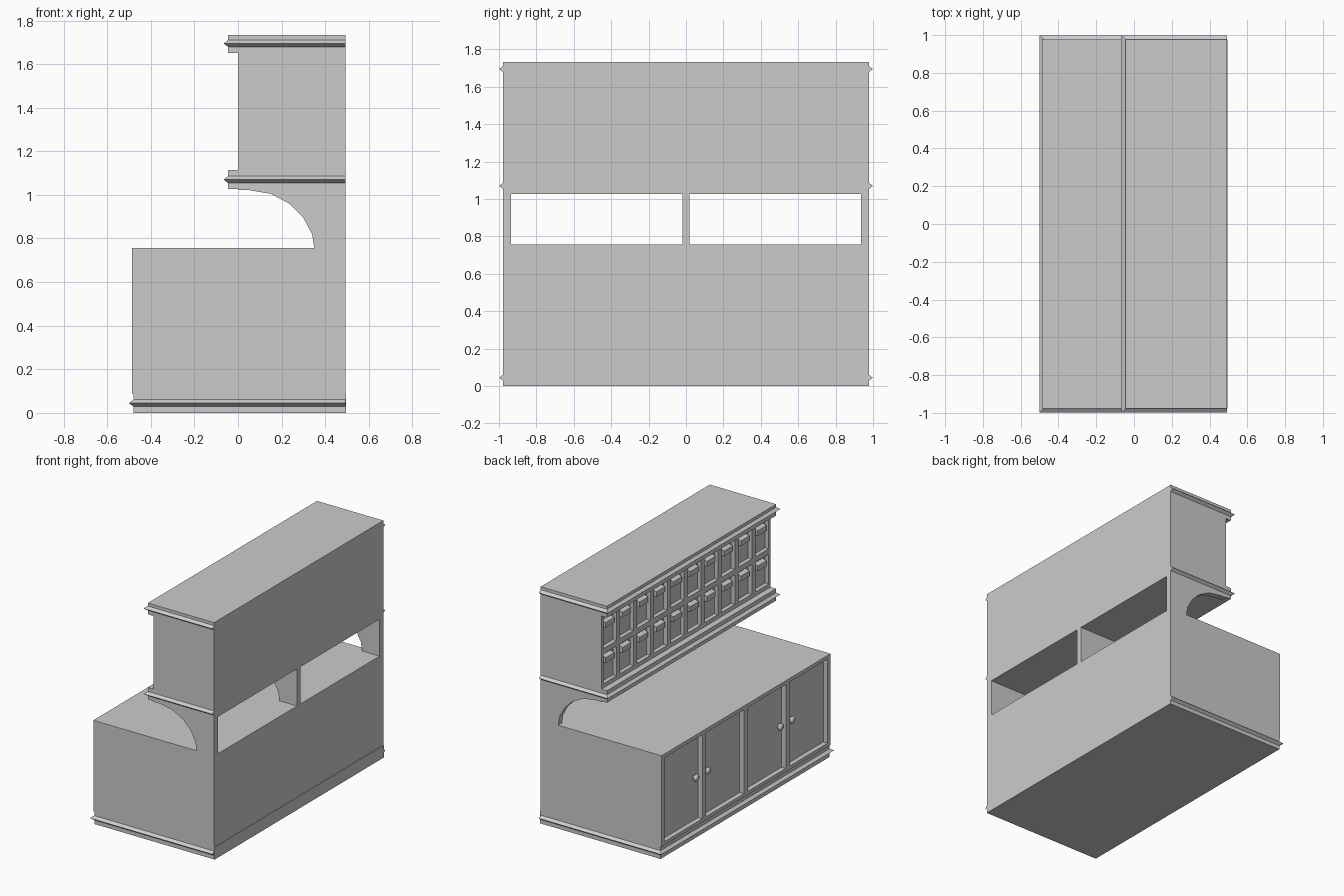
import bpy, bmesh, math

if "Cube" in bpy.data.objects:
    bpy.data.objects.remove(bpy.data.objects["Cube"])

W = 0.978          # half length of the body (along y)
BACK = 0.492       # plane of the back wall


def finish(name, bm):
    bmesh.ops.remove_doubles(bm, verts=bm.verts, dist=1e-5)
    bmesh.ops.recalc_face_normals(bm, faces=bm.faces)
    me = bpy.data.meshes.new(name)
    bm.to_mesh(me)
    bm.free()
    ob = bpy.data.objects.new(name, me)
    bpy.context.collection.objects.link(ob)
    return ob


def quad(bm, *pts):
    bm.faces.new([bm.verts.new(p) for p in pts])


def box(name, x0, x1, y0, y1, z0, z1):
    bm = bmesh.new()
    bmesh.ops.create_cube(bm, size=1)
    for v in bm.verts:
        v.co = (x0 if v.co.x < 0 else x1, y0 if v.co.y < 0 else y1, z0 if v.co.z < 0 else z1)
    return finish(name, bm)


def cuts(start, end, n, bar, edge):
    """Grid lines: n openings, separated by bars, with edge bars at both ends."""
    size = (end - start - 2 * edge - (n - 1) * bar) / n
    out, p = [start], start + edge
    for _ in range(n):
        out += [p, p + size]
        p += size + bar
    return out + [end]


def cabinet(name, xf, depth, ys, zs):
    """Closed box whose -x face has recessed rectangular openings."""
    bm = bmesh.new()
    for i in range(len(ys) - 1):
        for j in range(len(zs) - 1):
            a, b, c, d = ys[i], ys[i + 1], zs[j], zs[j + 1]
            ring = [(a, c), (b, c), (b, d), (a, d)]
            deep = i % 2 and j % 2
            x = xf + depth if deep else xf
            quad(bm, *[(x, p, q) for p, q in ring])
            if deep:
                for k in range(4):
                    p, q = ring[k], ring[(k + 1) % 4]
                    quad(bm, (xf, *p), (xf, *q), (x, *q), (x, *p))
    y0, y1, z0, z1 = ys[0], ys[-1], zs[0], zs[-1]
    ring = [(y0, z0), (y1, z0), (y1, z1), (y0, z1)]
    quad(bm, *[(BACK, *p) for p in ring])
    for k in range(4):
        p, q = ring[k], ring[(k + 1) % 4]
        # outer sides share the front border points so the shell stays closed
        line = ys if k % 2 == 0 else zs
        if k in (2, 3):
            line = line[::-1]
        front = [(xf, t, p[1]) if k % 2 == 0 else (xf, p[0], t) for t in line]
        quad(bm, *front, (BACK, *q), (BACK, *p))
    return finish(name, bm)


def trim(name, xf, z, h=0.016, out=0.021):
    """Pointed strip wrapping the front and both ends."""
    bm = bmesh.new()
    rings = []
    for x, y, dx, dy in [(BACK, -W, 0, -1), (xf, -W, -1, -1), (xf, W, -1, 1), (BACK, W, 0, 1)]:
        rings.append([bm.verts.new((x + o * dx, y + o * dy, z + s))
                      for o, s in ((0, -h), (out, 0), (0, h))])
    for a, b in zip(rings, rings[1:]):
        for k in range(3):
            bm.faces.new((a[k], a[(k + 1) % 3], b[(k + 1) % 3], b[k]))
    bm.faces.new(rings[0])
    bm.faces.new(rings[-1])
    return finish(name, bm)


# Lower cupboard with four recessed doors on a plinth
door_y = cuts(-W, W, 4, 0.046, 0.035)
cabinet("lower_cupboard", -0.486, 0.035, door_y, [0.09, 0.115, 0.73, 0.757])
box("plinth", -0.479, 0.496, -W, W, 0, 0.09)
trim("plinth_trim", -0.479, 0.045)

# Door knobs, in facing pairs
for n, y in enumerate((-0.555, -0.42, 0.42, 0.555)):
    bm = bmesh.new()
    prof = [(-0.445, 0.012), (-0.461, 0.012), (-0.463, 0.022), (-0.472, 0.027), (-0.482, 0.021), (-0.486, 0.008)]
    rings = [[bm.verts.new((x, y + r * math.cos(a * math.pi / 6), 0.43 + r * math.sin(a * math.pi / 6)))
              for a in range(12)] for x, r in prof]
    for a, b in zip(rings, rings[1:]):
        for k in range(12):
            bm.faces.new((a[k], a[(k + 1) % 12], b[(k + 1) % 12], b[k])).smooth = True
    bm.faces.new(rings[0])
    bm.faces.new(rings[-1])
    finish(f"door_knob_{n + 1}", bm)

# Curved brackets at both ends and in the middle
arch = [(0.0, 1.022), (0.05, 1.022), (0.15, 1.005), (0.235, 0.96), (0.3, 0.895), (0.34, 0.82), (0.35, 0.757)]
outline = arch + [(BACK, 0.757), (BACK, 1.028), (0.0, 1.028)]
for name, y0, y1 in (("end_bracket_a", -W, -0.935), ("middle_bracket", -0.02, 0.02), ("end_bracket_b", 0.935, W)):
    bm = bmesh.new()
    f = bm.faces.new([bm.verts.new((x, y0, z)) for x, z in outline])
    ext = bmesh.ops.extrude_face_region(bm, geom=[f])
    bmesh.ops.translate(bm, verts=[v for v in ext["geom"] if isinstance(v, bmesh.types.BMVert)],
                        vec=(0, y1 - y0, 0))
    finish(name, bm)

# Upper drawer cabinet between two mouldings
drawer_y = cuts(-W, W, 10, 0.042, 0.022)
drawer_z = cuts(1.115, 1.65, 2, 0.04, 0.03)
cabinet("drawer_cabinet", 0.0, 0.03, drawer_y, drawer_z)
box("lower_moulding", -0.045, BACK, -W, W, 1.028, 1.115)
trim("lower_moulding_trim", -0.045, 1.07)
box("top_moulding", -0.045, BACK, -W, W, 1.65, 1.733)
trim("top_moulding_trim", -0.045, 1.695)

# Drawer pulls: wedge shaped cups near the top of each drawer
for r in range(2):
    top = drawer_z[2 * r + 2] - 0.025
    for c in range(10):
        y = (drawer_y[2 * c + 1] + drawer_y[2 * c + 2]) / 2
        pull = box(f"drawer_pull_{r + 1}_{c + 1}", 0.0, 0.032, y - 0.05, y + 0.05, top - 0.05, top)
        for v in pull.data.vertices:
            if v.co.x < 0.01 and v.co.z > top - 0.01:
                v.co.z -= 0.012
